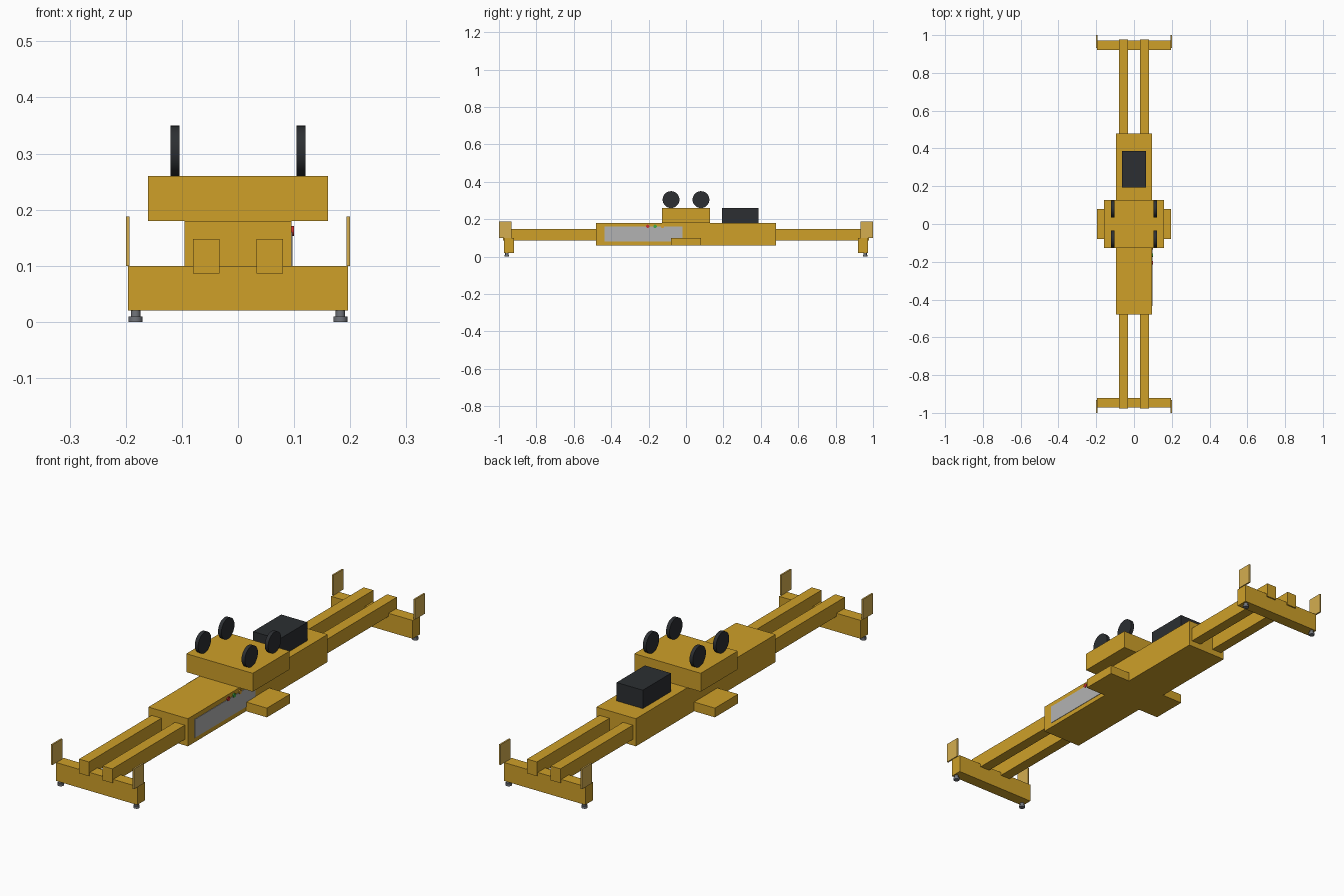
import bpy
import math

if "Cube" in bpy.data.objects:
    bpy.data.objects.remove(bpy.data.objects["Cube"])


def material(name, r, g, b):
    m = bpy.data.materials.new(name)
    m.diffuse_color = (r, g, b, 1)
    m.use_nodes = True
    m.node_tree.nodes["Principled BSDF"].inputs["Base Color"].default_value = m.diffuse_color
    return m


GOLD = material("gold paint", 0.62, 0.35, 0.022)
PALE = material("pale gold", 0.66, 0.42, 0.08)
DARK = material("dark rubber", 0.025, 0.028, 0.032)
STEEL = material("steel", 0.17, 0.18, 0.2)
PANEL = material("panel grey", 0.45, 0.45, 0.45)
RED = material("red", 0.6, 0.03, 0.03)
GREEN = material("green", 0.05, 0.4, 0.06)
AMBER = material("amber", 0.7, 0.35, 0.03)


def box(name, x, y, z, mat):
    """Box from (min, max) ranges on each axis."""
    bpy.ops.mesh.primitive_cube_add(size=1)
    o = bpy.context.object
    o.name = name
    o.location = [(a + b) / 2 for a, b in (x, y, z)]
    o.scale = [abs(b - a) for a, b in (x, y, z)]
    bpy.ops.object.transform_apply(location=False, rotation=False, scale=True)
    o.data.materials.append(mat)
    return o


def cylinder(name, radius, depth, loc, mat, sideways=False, sides=32):
    rot = (0, math.pi / 2, 0) if sideways else (0, 0, 0)
    bpy.ops.mesh.primitive_cylinder_add(vertices=sides, radius=radius, depth=depth,
                                        location=loc, rotation=rot)
    o = bpy.context.object
    o.name = name
    o.data.materials.append(mat)
    bpy.ops.object.shade_smooth_by_angle()
    return o


# Central housing, upper deck and side pods
box("main_body", (-0.095, 0.095), (-0.48, 0.48), (0.06, 0.18), GOLD)
box("upper_deck", (-0.16, 0.16), (-0.127, 0.127), (0.18, 0.26), GOLD)
box("battery_box", (-0.063, 0.063), (0.193, 0.387), (0.18, 0.26), DARK)
for s in (-1, 1):
    box("side_pod", (s * 0.09, s * 0.195), (-0.08, 0.08), (0.06, 0.10), GOLD)

# Control panel and buttons on the right side
box("control_panel", (0.094, 0.097), (-0.435, -0.018), (0.08, 0.16), PANEL)
for y, mat in ((-0.205, RED), (-0.165, GREEN), (-0.125, AMBER)):
    cylinder("button", 0.009, 0.01, (0.095, y, 0.162), mat, True, 20)

# Drive wheels on the deck
for sx in (-1, 1):
    for sy in (-1, 1):
        cylinder("wheel", 0.045, 0.016, (sx * 0.1125, sy * 0.08, 0.305), DARK, True)

# Both ends: twin arms, crossbeam, end plates and feet
for sy in (-1, 1):
    box("crossbeam", (-0.196, 0.196), (sy * 0.92, sy * 0.972), (0.02, 0.10), GOLD)
    for sx in (-1, 1):
        box("arm", (sx * 0.033, sx * 0.08), (sy * 0.47, sy * 0.978), (0.086, 0.148), GOLD)
        box("end_plate", (sx * 0.193, sx * 0.2), (sy * 0.932, sy * 1.0), (0.10, 0.188), PALE)
        cylinder("foot_stem", 0.0085, 0.012, (sx * 0.1825, sy * 0.958, 0.015), STEEL, sides=20)
        cylinder("foot_pad", 0.0125, 0.01, (sx * 0.1825, sy * 0.958, 0.005), STEEL, sides=24)
